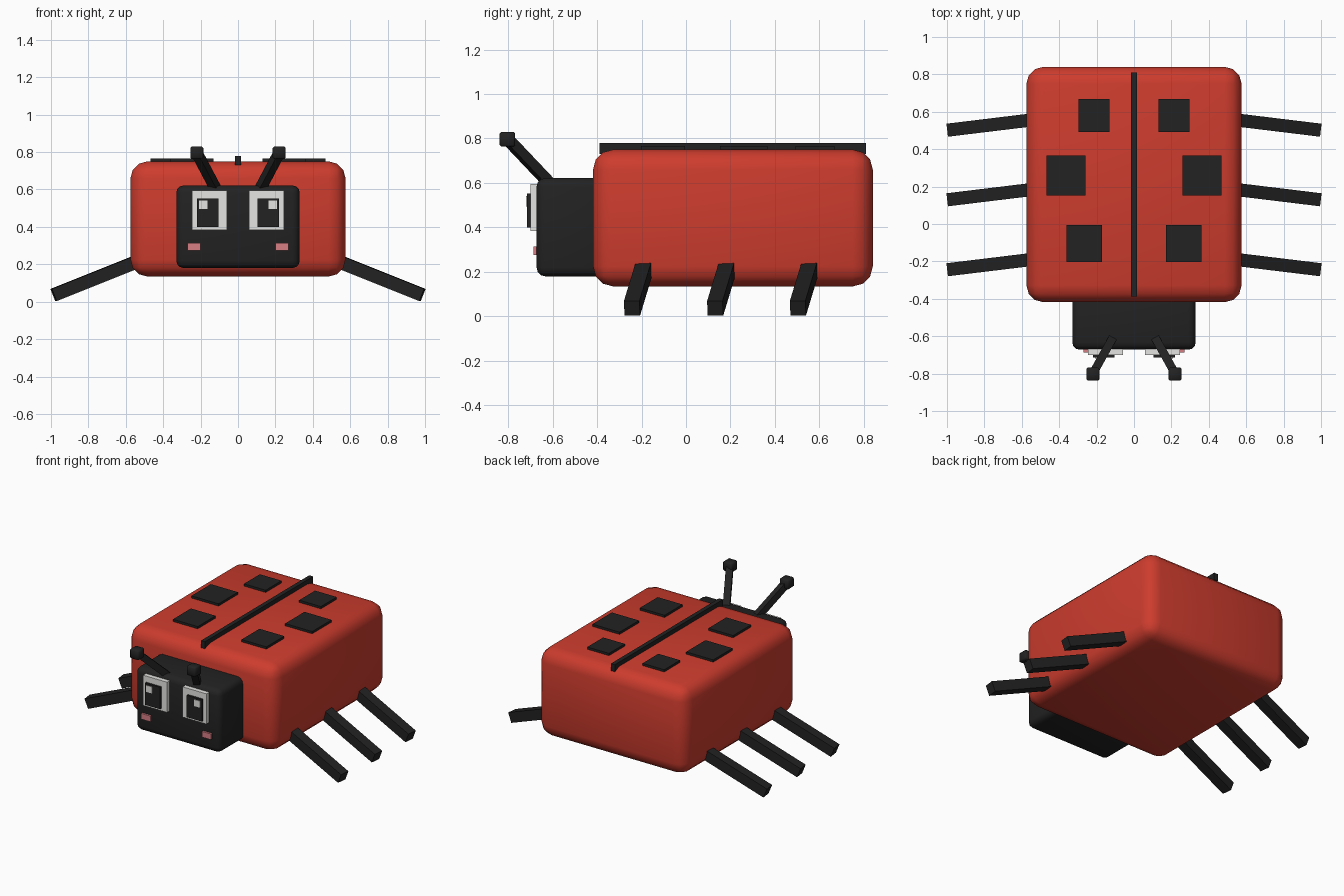
import bpy, math
from mathutils import Vector

if "Cube" in bpy.data.objects:
    bpy.data.objects.remove(bpy.data.objects["Cube"])


def material(name, rgb):
    m = bpy.data.materials.new(name)
    m.diffuse_color = (*rgb, 1)
    m.use_nodes = True
    m.node_tree.nodes["Principled BSDF"].inputs["Base Color"].default_value = m.diffuse_color
    return m


RED = material("shell red", (0.61, 0.045, 0.027))
BLACK = material("soft black", (0.016, 0.016, 0.016))
WHITE = material("eye white", (0.78, 0.78, 0.76))
PINK = material("cheek pink", (0.68, 0.21, 0.23))


def finish(ob, name, mat, bevel, segments):
    ob.name = name
    ob.data.materials.append(mat)
    if bevel:
        b = ob.modifiers.new("bevel", "BEVEL")
        b.width, b.segments = bevel, segments
        bpy.ops.object.modifier_apply(modifier="bevel")
        bpy.ops.object.shade_smooth_by_angle(angle=math.radians(50))
    return ob


def box(name, lo, hi, mat, bevel=0, segments=1):
    """Box between two corners."""
    lo, hi = Vector(lo), Vector(hi)
    bpy.ops.mesh.primitive_cube_add(size=1, location=(lo + hi) / 2)
    ob = bpy.context.object
    ob.scale = hi - lo
    bpy.ops.object.transform_apply(location=False, rotation=False, scale=True)
    return finish(ob, name, mat, bevel, segments)


def pair(name, lo, hi, mat, bevel=0, segments=1):
    """Same box on both sides of x = 0; lo and hi are given for +x."""
    box(name + "_right", lo, hi, mat, bevel, segments)
    box(name + "_left", (-hi[0], lo[1], lo[2]), (-lo[0], hi[1], hi[2]),
        mat, bevel, segments)


def bar(name, a, b, width, mat):
    """Square bar from a to b with two of its sides kept level."""
    a, b = Vector(a), Vector(b)
    d = b - a
    bpy.ops.mesh.primitive_cube_add(size=1, location=(a + b) / 2)
    ob = bpy.context.object
    ob.scale = (width, width, d.length)
    bpy.ops.object.transform_apply(location=False, rotation=False, scale=True)
    ob.rotation_euler = (0, math.acos(d.z / d.length), math.atan2(d.y, d.x))
    return finish(ob, name, mat, 0, 1)


# Shell and head
box("body", (-0.575, -0.418, 0.135), (0.575, 0.84, 0.75), RED, 0.09, 3)
box("head", (-0.33, -0.672, 0.18), (0.33, -0.34, 0.622), BLACK, 0.04, 3)

# Wing line and back spots
box("wing_line", (-0.015, -0.388, 0.73), (0.015, 0.81, 0.78), BLACK)
for i, (x0, x1, y0, y1) in enumerate([(0.13, 0.298, 0.492, 0.667),
                                      (0.258, 0.468, 0.153, 0.367),
                                      (0.17, 0.362, -0.203, -0.005)]):
    pair(f"spot_{i + 1}", (x0, y0, 0.74), (x1, y1, 0.766), BLACK)

# Face
pair("eye", (0.06, -0.70, 0.383), (0.245, -0.66, 0.595), WHITE)
pair("pupil", (0.103, -0.715, 0.40), (0.22, -0.695, 0.553), BLACK)
pair("eye_glint", (0.162, -0.719, 0.495), (0.208, -0.713, 0.541), WHITE)
pair("cheek", (0.2, -0.686, 0.275), (0.27, -0.66, 0.315), PINK)

# Antennae and legs
for s, side in ((1, "right"), (-1, "left")):
    bar(f"antenna_{side}", (s * 0.117, -0.615, 0.60),
        (s * 0.22, -0.80, 0.795), 0.045, BLACK)
    for i, y in enumerate((-0.243, 0.131, 0.503)):
        bar(f"leg_{i + 1}_{side}", (s * 0.50, y + 0.059, 0.23),
            (s * 0.986, y, 0.036), 0.07, BLACK)
pair("antenna_tip", (0.185, -0.838, 0.763), (0.255, -0.768, 0.83), BLACK, 0.008, 1)
